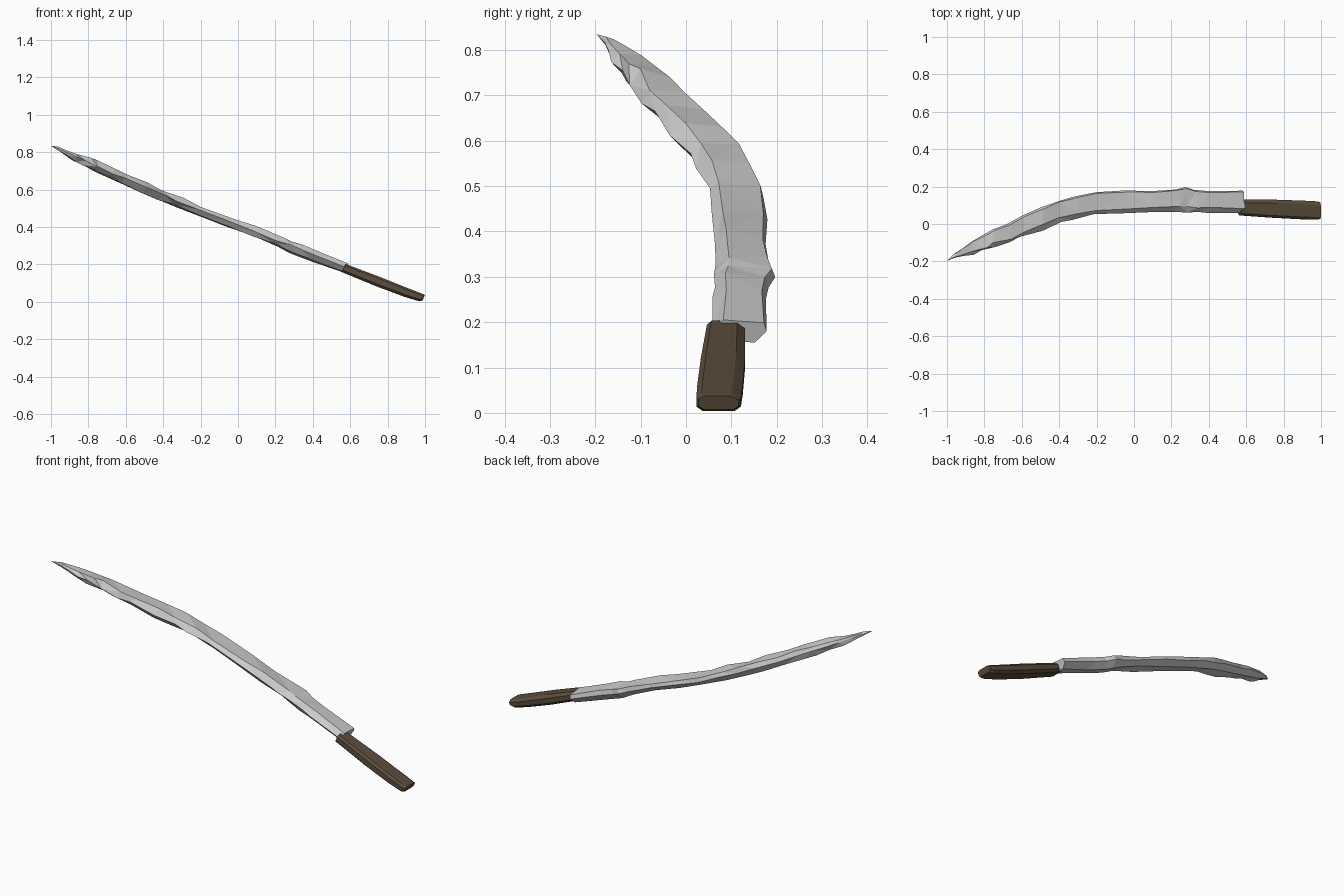
import bpy, bmesh, random
from mathutils import Vector

random.seed(4)
NX, NZ = 0.38, 0.925  # direction across the thickness of the tilted blade


def loft(name, rings, tip=None):
    """Skin a list of point rings into one flat-shaded closed mesh."""
    bm = bmesh.new()
    loops = [[bm.verts.new(p) for p in ring] for ring in rings]
    n = len(loops[0])
    for a, b in zip(loops, loops[1:]):
        for i in range(n):
            j = (i + 1) % n
            bm.faces.new((a[i], a[j], b[j], b[i]))
    bm.faces.new(loops[0])
    if tip:
        t = bm.verts.new(tip)
        for i in range(n):
            bm.faces.new((loops[-1][i], loops[-1][(i + 1) % n], t))
    else:
        bm.faces.new(loops[-1])
    bmesh.ops.triangulate(bm, faces=bm.faces[:])
    bmesh.ops.recalc_face_normals(bm, faces=bm.faces[:])
    mesh = bpy.data.meshes.new(name)
    bm.to_mesh(mesh)
    bm.free()
    ob = bpy.data.objects.new(name, mesh)
    bpy.context.collection.objects.link(ob)
    return ob


def section(x, z, y0, y1, half, profile, rough=0.0):
    """Cross-section: profile holds (fraction of width, fraction of thickness)."""
    ring = []
    for f, h in profile:
        # chipped look is strongest along the cutting edge
        r = rough * (1.0 if f < 0.5 else 0.5)
        hh = h * half + random.uniform(-r, r) * 0.7
        y = y0 + f * (y1 - y0) + random.uniform(-r, r) * 0.8
        dx = random.uniform(-r, r) * 2
        ring.append(Vector((x + NX * hh + dx, y, z + NZ * hh - 0.41 * dx)))
    return ring


# Blade: x, z of centre, front edge y, back edge y, half thickness
blade_profile = [(0, 0.1), (0.2, 1), (0.95, 0.75), (1, 0.0), (0.78, -1), (0.2, -0.8)]
stations = [
    (0.58, 0.180, 0.058, 0.178, 0.027),
    (0.40, 0.247, 0.063, 0.176, 0.031),
    (0.33, 0.275, 0.063, 0.180, 0.030),
    (0.28, 0.296, 0.066, 0.194, 0.031),
    (0.22, 0.322, 0.066, 0.181, 0.027),
    (0.10, 0.370, 0.069, 0.177, 0.026),
    (-0.05, 0.427, 0.062, 0.176, 0.026),
    (-0.20, 0.482, 0.053, 0.167, 0.027),
    (-0.32, 0.532, 0.028, 0.145, 0.029),
    (-0.40, 0.566, 0.004, 0.122, 0.030),
    (-0.50, 0.609, -0.030, 0.087, 0.030),
    (-0.60, 0.653, -0.070, 0.042, 0.030),
    (-0.68, 0.690, -0.100, 0.003, 0.029),
    (-0.75, 0.721, -0.122, -0.030, 0.028),
    (-0.81, 0.748, -0.141, -0.063, 0.025),
    (-0.87, 0.773, -0.161, -0.092, 0.020),
    (-0.92, 0.798, -0.173, -0.130, 0.015),
    (-0.96, 0.819, -0.180, -0.158, 0.009),
]
rings = [section(*s, blade_profile, 0.0 if i == 0 else min(0.009, s[4] * 0.35))
         for i, s in enumerate(stations)]
loft("blade", rings, (-1.0, -0.197, 0.835))

# Handle: chamfered wooden grip running down to the butt
grip_profile = [(0, -0.5), (0, 0.6), (0.12, 1), (0.8, 1), (1, 0.45), (1, -0.5), (0.85, -1), (0.15, -1)]
grips = [
    (0.565, 0.181, 0.046, 0.130, 0.024),
    (0.75, 0.108, 0.033, 0.130, 0.027),
    (0.90, 0.050, 0.025, 0.125, 0.025),
    (0.975, 0.024, 0.023, 0.121, 0.022),
    (0.993, 0.022, 0.028, 0.116, 0.016),
]
handle = loft("handle", [section(*g, grip_profile) for g in grips])
wood = bpy.data.materials.new("dark_wood")
wood.diffuse_color = (0.105, 0.075, 0.045, 1)
handle.data.materials.append(wood)
